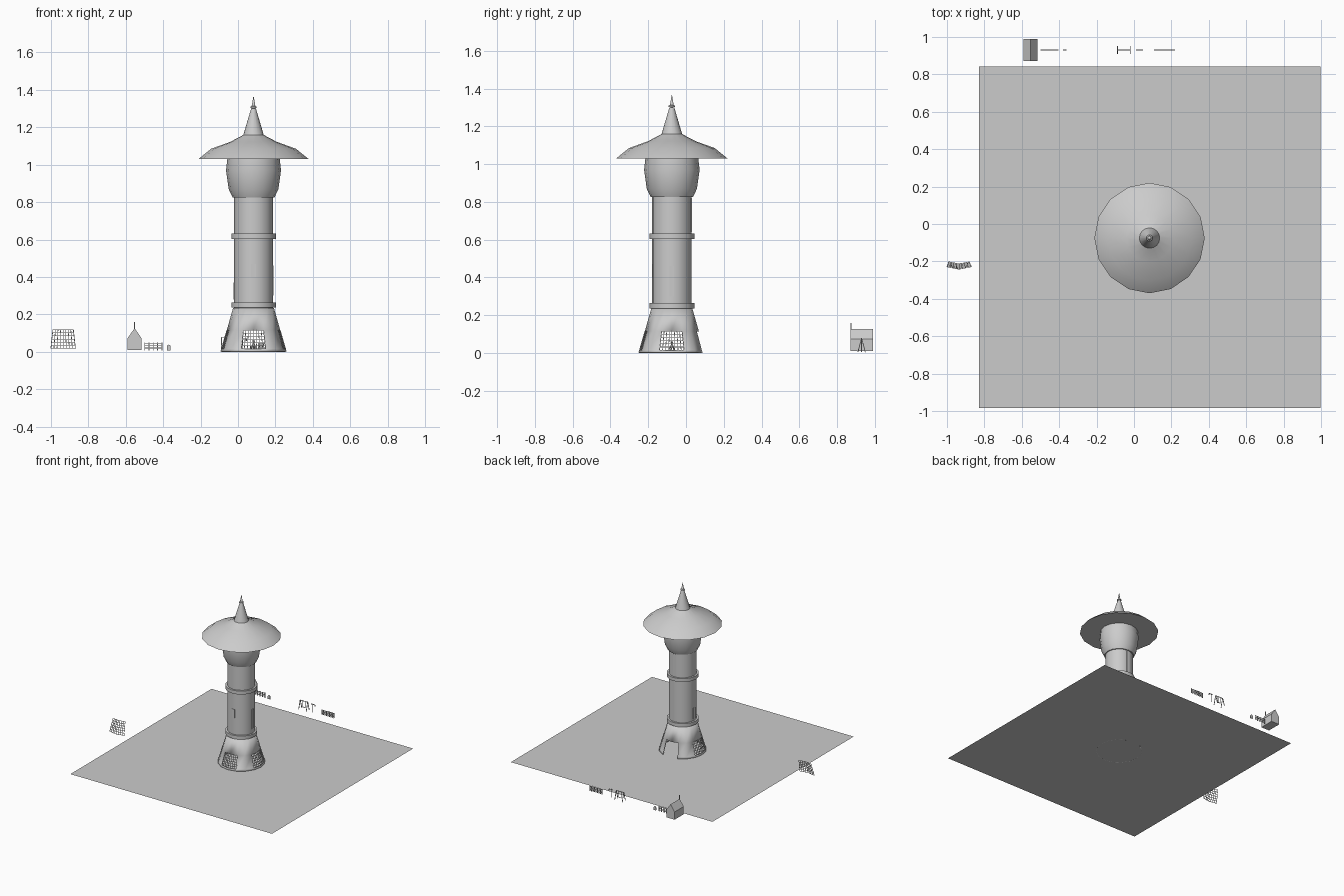
import bpy, bmesh
from math import sin, cos, pi, radians
from mathutils import Vector, Matrix

cube = bpy.data.objects.get("Cube")
if cube:
    bpy.data.objects.remove(cube, do_unlink=True)

grey = bpy.data.materials.new("plain grey")
grey.use_nodes = True
COLOUR = (0.6, 0.6, 0.6, 1)
grey.diffuse_color = COLOUR
grey.node_tree.nodes["Principled BSDF"].inputs["Base Color"].default_value = COLOUR

CENTRE = Vector((0.083, -0.075, 0))
SIDES = 16
BACK_Y = 0.93


def finish(name, bm, at=(0, 0, 0), smooth=False, recalc=True):
    if recalc:
        bmesh.ops.recalc_face_normals(bm, faces=bm.faces)
    mesh = bpy.data.meshes.new(name)
    bm.to_mesh(mesh)
    bm.free()
    mesh.materials.append(grey)
    ob = bpy.data.objects.new(name, mesh)
    bpy.context.collection.objects.link(ob)
    ob.location = at
    if smooth:
        bpy.ops.object.select_all(action='DESELECT')
        ob.select_set(True)
        bpy.context.view_layer.objects.active = ob
        bpy.ops.object.shade_smooth_by_angle(angle=radians(30))
    return ob


def polar(r, z, k):
    a = 2 * pi * k / SIDES
    return Vector((r * cos(a), r * sin(a), z))


def lathe(name, profile, skip=None):
    """Turn a radius/height profile round the tower axis."""
    bm = bmesh.new()
    rings = [[bm.verts.new(polar(r, z, k)) for k in range(SIDES)] for r, z in profile]
    for i in range(len(rings) - 1):
        for k in range(SIDES):
            if skip and skip(i, k):
                continue
            n = (k + 1) % SIDES
            bm.faces.new((rings[i][k], rings[i][n], rings[i + 1][n], rings[i + 1][k]))
    bmesh.ops.remove_doubles(bm, verts=bm.verts, dist=0.0001)
    return finish(name, bm, CENTRE, True)


def bars(name, pairs, thick, at=(0, 0, 0)):
    """Square bars between pairs of points."""
    bm = bmesh.new()
    for a, b in pairs:
        a, b = Vector(a), Vector(b)
        d = b - a
        m = Matrix.Translation((a + b) / 2) @ d.to_track_quat('Z', 'Y').to_matrix().to_4x4()
        bmesh.ops.create_cube(bm, size=1, matrix=m @ Matrix.Diagonal((thick, thick, d.length, 1)))
    return finish(name, bm, at)


def prism(name, outline, y0, y1):
    """Extrude an x/z outline along y."""
    bm = bmesh.new()
    face = bm.faces.new([bm.verts.new((x, y0, z)) for x, z in outline])
    new = bmesh.ops.extrude_face_region(bm, geom=[face])["geom"]
    bmesh.ops.translate(bm, vec=(0, y1 - y0, 0),
                        verts=[v for v in new if isinstance(v, bmesh.types.BMVert)])
    return finish(name, bm)


# Ground sheet
bm = bmesh.new()
bmesh.ops.create_grid(bm, x_segments=1, y_segments=1, size=0.913)
finish("ground", bm, (0.083, -0.07, 0.001), recalc=False)

# Flared base: three window openings and a doorway at the back
LOW, HIGH = (0.172, 0.015), (0.143, 0.115)
OPENINGS = {15, 0, 3, 4, 7, 8, 11, 12}
base = lathe("base", [(0.177, 0.002), LOW, HIGH, (0.109, 0.235)],
             lambda i, k: (i == 1 and k in OPENINGS) or (i == 0 and k in {3, 4}))
solid = base.modifiers.new("wall", 'SOLIDIFY')
solid.thickness = 0.006
solid.offset = -1

# Column with its two collars
lathe("column", [(0.104, 0.23), (0.104, 0.83)])
for name, z in (("lower_collar", 0.236), ("upper_collar", 0.604)):
    lathe(name, [(0.1, z), (0.119, z), (0.119, z + 0.028), (0.1, z + 0.028)])

# Swollen head under the roof
lathe("head", [(0.1, 0.825), (0.112, 0.825), (0.133, 0.87), (0.147, 0.97), (0.14, 1.032)])

# Broad roof, spire and finial
lathe("roof", [(0, 1.03), (0.295, 1.03), (0.227, 1.085), (0.125, 1.122), (0.053, 1.16)])
lathe("spire", [(0.055, 1.158), (0.013, 1.3), (0, 1.3)])
lathe("finial", [(0, 1.3), (0.017, 1.303), (0.017, 1.31), (0.01, 1.313), (0, 1.37)])

# Slim slit panels climbing round the column
for i, (k, z0, z1) in enumerate(((8, 0.28, 0.37), (12, 0.4, 0.47), (0, 0.3, 0.46), (4, 0.64, 0.82))):
    bm = bmesh.new()
    bmesh.ops.create_cube(bm, size=1, matrix=Matrix.Diagonal((0.006, 0.025, z1 - z0, 1)))
    slit = finish("slit_%d" % (i + 1), bm, CENTRE + polar(0.103, (z0 + z1) / 2, k))
    slit.rotation_euler.z = 2 * pi * k / SIDES


# Bent window lattices, plus a spare one standing apart
def lattice(name, k, at):
    def spot(u, t):
        r = LOW[0] + (HIGH[0] - LOW[0]) * t
        z = LOW[1] + (HIGH[1] - LOW[1]) * t
        mid, end = polar(r, z, k), polar(r, z, k + (1 if u > 0 else -1))
        return mid.lerp(end, abs(u))
    pairs = [(spot(u / 4, 0), spot(u / 4, 1)) for u in range(-4, 5)]
    for row in range(7):
        t = row / 6
        pairs += [(spot(0, t), spot(s, t)) for s in (-1, 1)]
    bars(name, pairs, 0.0028, at)


for name, k in (("left_lattice", 0), ("right_lattice", 8), ("front_lattice", 12)):
    lattice(name, k, CENTRE)
lattice("spare_lattice", 12, (-0.935, -0.07, 0.003))

# Small pile of sticks on the tower floor
bars("stick_pile", [(polar(0.022, 0.005, k), polar(0.006, 0.06, k + 8)) for k in range(0, 16, 3)],
     0.004, CENTRE)

# Little hut with a pole
prism("hut", [(-0.59, 0.01), (-0.516, 0.01), (-0.516, 0.073), (-0.553, 0.126), (-0.59, 0.073)],
      0.872, 0.99)
bars("hut_pole", [((-0.553, 0.874, 0.1), (-0.553, 0.874, 0.158))], 0.004)


# Fences: pickets on two rails
def fence(name, x0, x1, count):
    pairs = [((x0, BACK_Y, z), (x1, BACK_Y, z)) for z in (0.02, 0.032, 0.045)]
    for i in range(count):
        x = x0 + (x1 - x0) * i / (count - 1)
        pairs.append(((x, BACK_Y, 0.008), (x, BACK_Y, 0.05)))
    bars(name, pairs, 0.004)


fence("near_fence", -0.498, -0.407, 5)
fence("far_fence", 0.11, 0.217, 9)

# Round-topped marker
arch = [(-0.38, 0.008), (-0.36, 0.008)]
arch += [(-0.37 + 0.01 * cos(a * pi / 6), 0.028 + 0.01 * sin(a * pi / 6)) for a in range(7)]
prism("marker", arch, BACK_Y - 0.003, BACK_Y + 0.003)

# Swing frame with hanging seat
swing = [((-0.088, BACK_Y, 0.075), (-0.02, BACK_Y, 0.075))]
for x in (-0.088, -0.02):
    swing += [((x, BACK_Y + s * 0.02, 0.004), (x, BACK_Y, 0.078)) for s in (-1, 1)]
swing += [((x, BACK_Y, 0.025), (x, BACK_Y, 0.075)) for x in (-0.065, -0.043)]
swing.append(((-0.067, BACK_Y, 0.025), (-0.041, BACK_Y, 0.025)))
bars("swing", swing, 0.004)

# Lamp post with two short arms
bars("lamp_post", [((0.025, BACK_Y, 0.004), (0.025, BACK_Y, 0.075)),
                   ((0.01, BACK_Y, 0.07), (0.045, BACK_Y, 0.07)),
                   ((0.045, BACK_Y, 0.058), (0.045, BACK_Y, 0.07))], 0.004)
